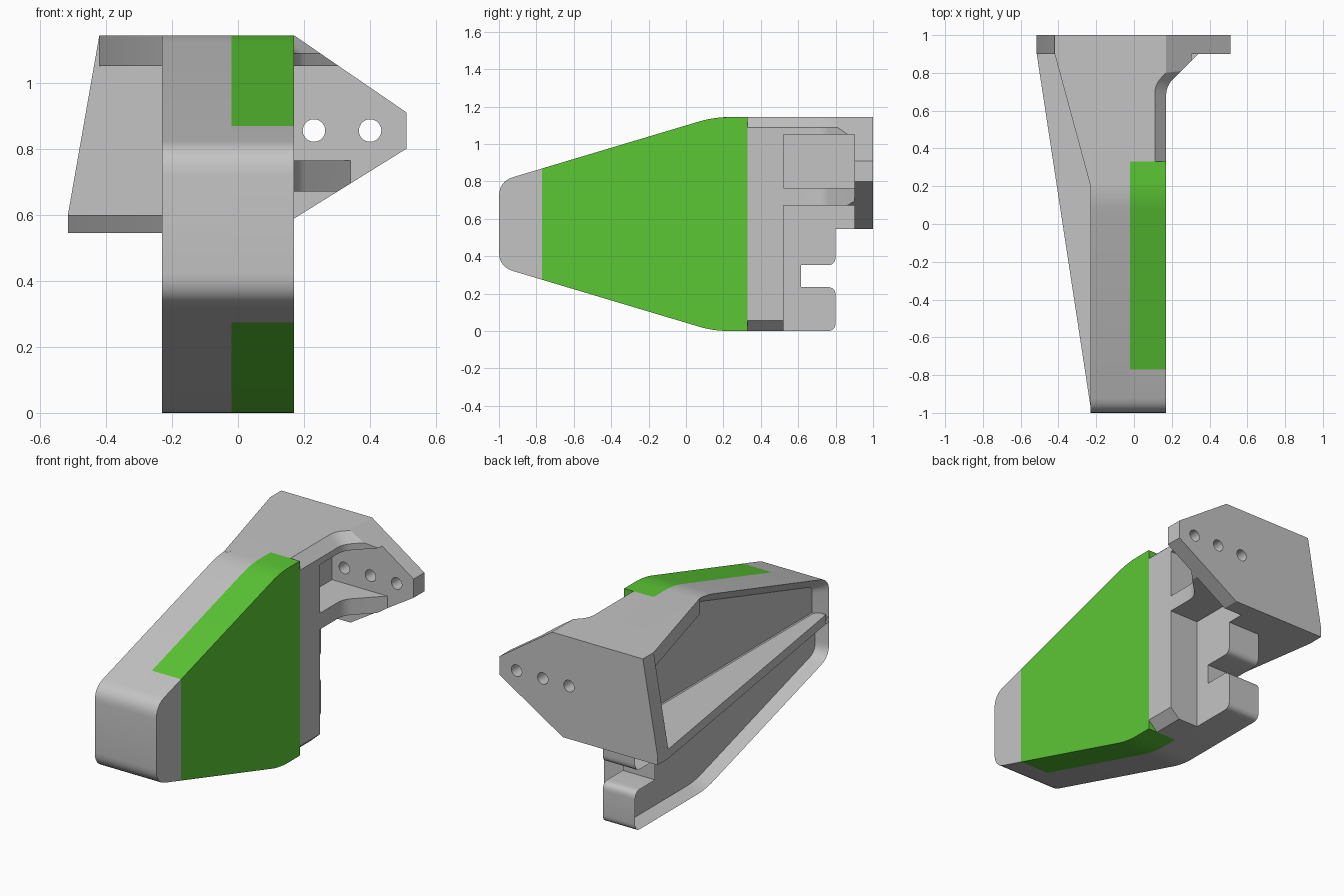
import bpy, bmesh
from mathutils import Vector

if "Cube" in bpy.data.objects:
    bpy.data.objects.remove(bpy.data.objects["Cube"], do_unlink=True)


def material(name, rgb):
    m = bpy.data.materials.new(name)
    m.use_nodes = True
    m.diffuse_color = (*rgb, 1)
    m.node_tree.nodes["Principled BSDF"].inputs["Base Color"].default_value = (*rgb, 1)
    return m


GREY = material("light grey", (0.55, 0.55, 0.55))
GREEN = material("bright green", (0.105, 0.57, 0.035))
TOP = 1.143      # overall height
SKIN = -0.23     # open side of the body
MID = -0.02      # inner wall shared by both halves
OUT = 0.17       # closed side of the body


def rounded(points, steps=6):
    """Points are (u, v) or (u, v, t), with t the length of the corner rounding."""
    result = []
    for i, p in enumerate(points):
        c = Vector(p[:2])
        if len(p) == 2:
            result.append(c)
            continue
        before = Vector(points[i - 1][:2])
        after = Vector(points[(i + 1) % len(points)][:2])
        a = c + (before - c).normalized() * p[2]
        b = c + (after - c).normalized() * p[2]
        for k in range(steps + 1):
            s = k / steps
            result.append(a * (1 - s) ** 2 + c * 2 * s * (1 - s) + b * s ** 2)
    return result


def prism(name, points, axis, lo, hi, mat=GREY, end=None, cuts=(), inset=0):
    """Extrude an outline along an axis, with optional end outline, plane cuts and pocket."""
    def place(p, d):
        return {"X": (d, p[0], p[1]), "Y": (p[0], d, p[1]), "Z": (p[0], p[1], d)}[axis]
    bm = bmesh.new()
    first = [bm.verts.new(place(p, lo)) for p in points]
    last = [bm.verts.new(place(p, hi)) for p in (end or points)]
    face = bm.faces.new(first)
    bm.faces.new(last[::-1])
    for i in range(len(first)):
        j = (i + 1) % len(first)
        bm.faces.new((first[j], first[i], last[i], last[j]))
    bmesh.ops.recalc_face_normals(bm, faces=bm.faces[:])
    for co, no in cuts:
        cut = bmesh.ops.bisect_plane(bm, geom=bm.verts[:] + bm.edges[:] + bm.faces[:],
                                     plane_co=co, plane_no=no, clear_outer=True)
        edges = [e for e in cut["geom_cut"] if isinstance(e, bmesh.types.BMEdge)]
        if edges:
            bmesh.ops.edgenet_fill(bm, edges=edges)
    if inset:
        bmesh.ops.inset_region(bm, faces=[face], thickness=inset, use_even_offset=True)
        bmesh.ops.translate(bm, verts=face.verts[:], vec=(0.07, 0, 0))
    bmesh.ops.recalc_face_normals(bm, faces=bm.faces[:])
    mesh = bpy.data.meshes.new(name)
    bm.to_mesh(mesh)
    bm.free()
    mesh.materials.append(mat)
    obj = bpy.data.objects.new(name, mesh)
    bpy.context.collection.objects.link(obj)
    parts.append(obj)
    return obj


parts = []
NOSE, KNEE = 0.8, 0.147
low = [(KNEE, 0, 0.08), (-1, TOP - NOSE, 0.08)]
high = [(-1, NOSE, 0.08), (KNEE, TOP, 0.08)]

# Closed half: nose, green cover and chamfered tail
side = rounded(low + high + [(0.33, TOP), (0.33, 0)])
prism("nose", side, "X", MID, OUT, cuts=[((0, -0.77, 0), (0, 1, 0))])
prism("green_cover", side, "X", MID, OUT, GREEN, cuts=[((0, -0.77, 0), (0, -1, 0))])
prism("tail_block", [(MID, 0), (0.11, 0), (OUT, 0.055), (OUT, 1.088), (0.11, TOP), (MID, TOP)],
      "Y", 0.33, 0.52)

# Open half: two pocketed shells, the lower one with a rear notch
prism("upper_shell", rounded([(-1, 0.545)] + high + [(0.96, TOP), (0.96, 0.545)]),
      "X", SKIN, MID, inset=0.06)
r = 0.045
prism("lower_shell", rounded(low + [(-1, 0.575), (0.8, 0.575, r), (0.8, 0.352, r), (0.615, 0.352),
                                    (0.615, 0.235), (0.8, 0.235, r), (0.8, 0, r)]),
      "X", SKIN, MID, inset=0.03)

# Wedge ribs flaring out to the mounting plate
prism("top_rib", [(SKIN, 0.2), (-0.42, 0.9), (-0.42, 0.95), (-0.2, 0.95), (-0.2, 0.2)],
      "Z", 1.05, TOP)
prism("middle_shelf", [(SKIN, -0.97), (-0.515, 0.9), (-0.515, 0.95), (-0.1, 0.95), (-0.1, -0.97)],
      "Z", 0.545, 0.6)

# Mounting plate with three bolt holes
plate = prism("mounting_plate", [(-0.42, TOP), (OUT, TOP), (0.51, 0.91), (0.51, 0.8), (0.1, 0.545),
                                 (-0.515, 0.545), (-0.515, 0.6)], "Y", 0.9, 1)
for x in (0.06, 0.23, 0.4):
    bpy.ops.mesh.primitive_cylinder_add(vertices=32, radius=0.034, depth=0.4,
                                        location=(x, 0.95, 0.855), rotation=(1.5708, 0, 0))
    cutter = bpy.context.object
    cutter.name = "bolt_hole_cutter"
    cutter.hide_render = True
    cutter.hide_set(True)
    cutter.display_type = "WIRE"
    hole = plate.modifiers.new("bolt_hole", "BOOLEAN")
    hole.object = cutter
    hole.solver = "EXACT"

# Apply the holes and drop the cutters
bpy.context.view_layer.update()
cut_mesh = bpy.data.meshes.new_from_object(plate.evaluated_get(bpy.context.evaluated_depsgraph_get()))
plate.modifiers.clear()
plate.data = cut_mesh
for obj in [o for o in bpy.data.objects if o.name.startswith("bolt_hole_cutter")]:
    bpy.data.objects.remove(obj, do_unlink=True)

# Gussets between body and plate, trimmed to the plate outline
outer = [(MID, 0.52)] + rounded([(OUT, 0.52), (OUT, 0.73, 0.05), (0.36, 0.92)])[:-1] \
    + [Vector((0.36, 0.92)), Vector((MID, 0.92))]
inner = [(MID, 0.52)] + rounded([(0.11, 0.52), (0.11, 0.74, 0.05), (0.29, 0.92)])[:-1] \
    + [Vector((0.29, 0.92)), Vector((MID, 0.92))]
trim = [((OUT, 0, TOP), (0.233, 0, 0.34)), ((0.51, 0, 0.8), (0.255, 0, -0.41))]
prism("lower_gusset", outer, "Z", 0.67, 0.765, cuts=trim)
prism("upper_gusset", outer, "Z", 1.05, 1.088, cuts=trim)
prism("upper_gusset_chamfer", outer, "Z", 1.088, TOP, end=inner, cuts=trim)

# Smooth the rounded corners, keep the rest crisp
bpy.ops.object.select_all(action="DESELECT")
for obj in parts:
    obj.select_set(True)
bpy.context.view_layer.objects.active = parts[0]
bpy.ops.object.shade_smooth_by_angle()
